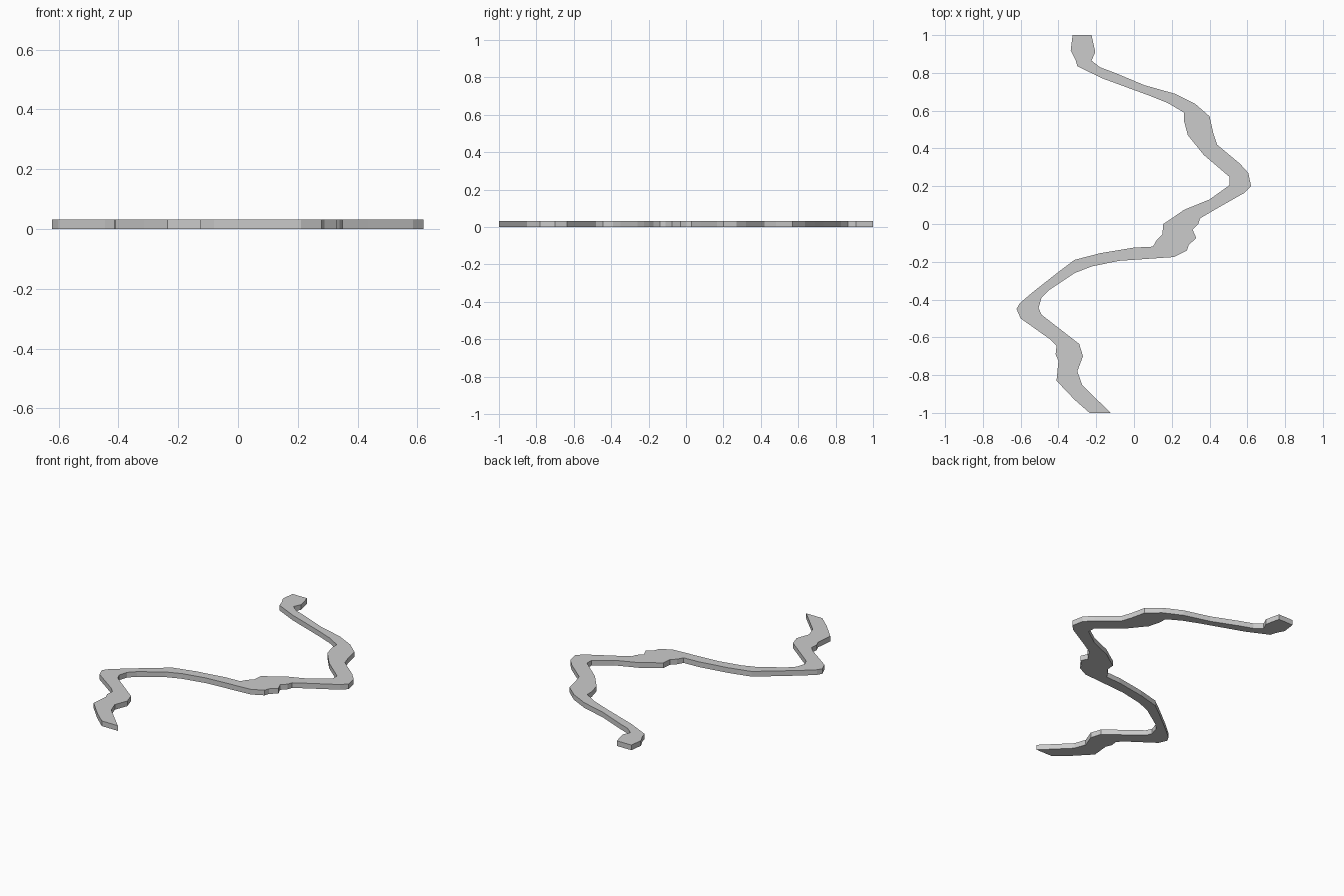
import bpy, bmesh

HEIGHT = 0.032

# West bank of the winding strip, north to south
west = [(-.325, 1), (-.335, .92), (-.31, .87), (-.30, .835), (-.165, .77),
        (.08, .68), (.18, .64), (.265, .59), (.265, .545), (.285, .47),
        (.37, .365), (.505, .25), (.505, .205), (.40, .13), (.265, .075),
        (.20, .03), (.155, 0), (.15, -.055), (.12, -.085), (.10, -.12),
        (0, -.125), (-.18, -.155), (-.315, -.19), (-.395, -.25), (-.535, -.36),
        (-.605, -.42), (-.622, -.45), (-.60, -.5), (-.445, -.61), (-.41, -.645),
        (-.415, -.69), (-.4, -.725), (-.41, -.83), (-.315, -.93), (-.235, -1)]

# East bank, north to south
east = [(-.225, 1), (-.205, .91), (-.225, .865), (-.18, .83), (-.10, .80),
        (.055, .735), (.215, .69), (.325, .635), (.40, .57), (.42, .48),
        (.44, .42), (.56, .32), (.605, .27), (.62, .2), (.585, .165),
        (.435, .08), (.35, .03), (.34, 0), (.31, -.03), (.33, -.075),
        (.29, -.11), (.28, -.14), (.21, -.175), (-.08, -.195), (-.225, -.225),
        (-.315, -.26), (-.45, -.35), (-.49, -.39), (-.505, -.445), (-.49, -.48),
        (-.29, -.635), (-.27, -.70), (-.30, -.78), (-.275, -.85), (-.18, -.945),
        (-.125, -1)]

# Flat outline pushed up into a thin slab
bm = bmesh.new()
face = bm.faces.new([bm.verts.new((x, y, 0)) for x, y in west + east[::-1]])
top = bmesh.ops.extrude_face_region(bm, geom=[face], use_keep_orig=True)["geom"]
bmesh.ops.translate(bm, vec=(0, 0, HEIGHT),
                    verts=[g for g in top if isinstance(g, bmesh.types.BMVert)])
bmesh.ops.recalc_face_normals(bm, faces=bm.faces)
bmesh.ops.triangulate(bm, faces=[f for f in bm.faces if len(f.verts) > 4])

mesh = bpy.data.meshes.new("winding_strip")
bm.to_mesh(mesh)
bm.free()
bpy.context.collection.objects.link(bpy.data.objects.new("winding_strip", mesh))
